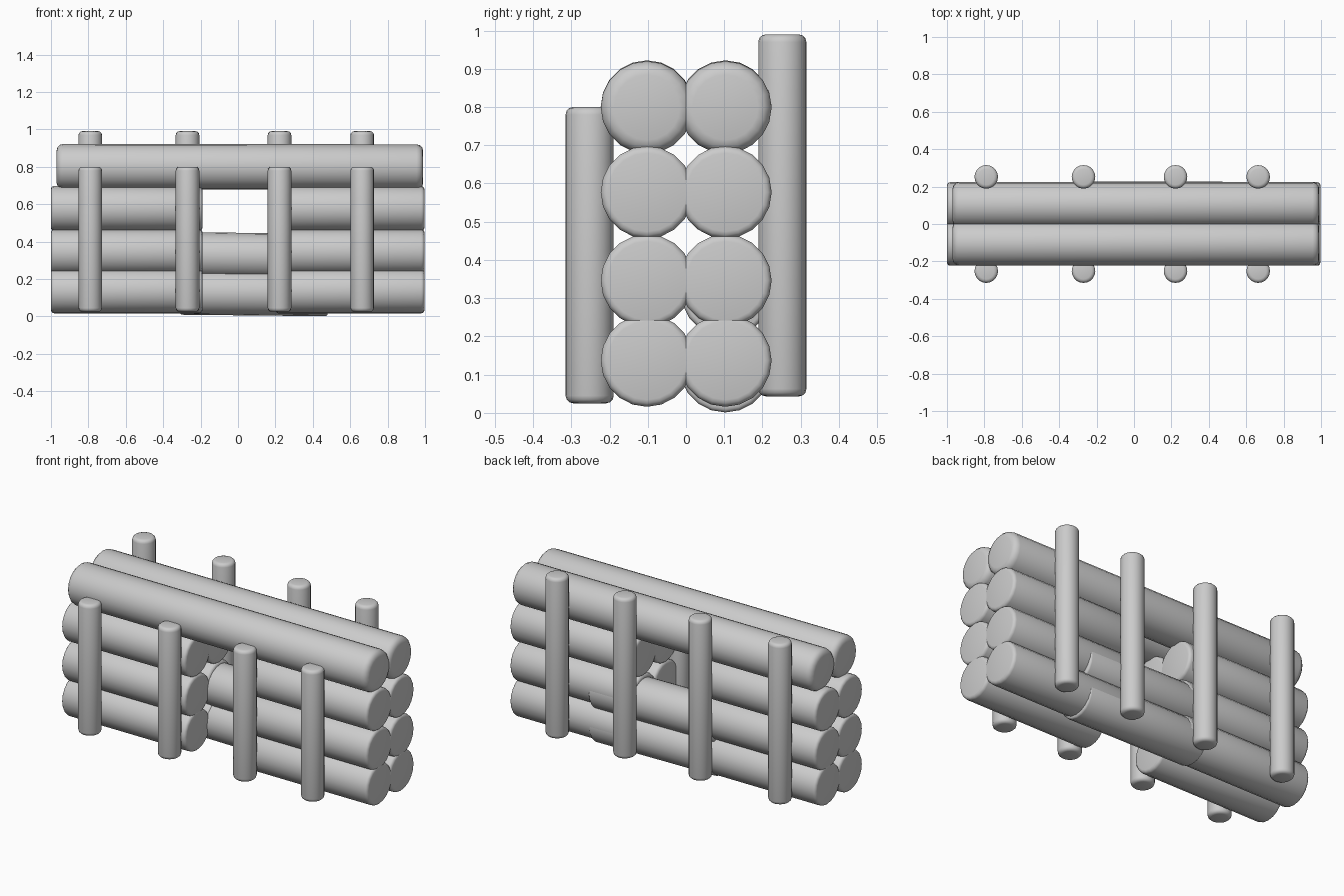
import bpy, bmesh, math
from mathutils import Vector

if "Cube" in bpy.data.objects:
    bpy.data.objects.remove(bpy.data.objects["Cube"])

SIDES = 20


def rod(name, start, end, radius, bevel):
    """Round timber between two points, with softened end rims."""
    a, b = Vector(start), Vector(end)
    bm = bmesh.new()
    bmesh.ops.create_cone(bm, cap_ends=True, segments=SIDES, radius1=radius,
                          radius2=radius, depth=(b - a).length)
    rims = [e for e in bm.edges if abs(e.verts[0].co.z - e.verts[1].co.z) < 1e-5]
    bmesh.ops.bevel(bm, geom=rims, offset=bevel, segments=3, profile=0.5,
                    affect='EDGES', clamp_overlap=True)
    mesh = bpy.data.meshes.new(name)
    bm.to_mesh(mesh)
    bm.free()
    obj = bpy.data.objects.new(name, mesh)
    bpy.context.collection.objects.link(obj)
    obj.location = (a + b) / 2
    obj.rotation_mode = 'QUATERNION'
    obj.rotation_quaternion = Vector((0, 0, 1)).rotation_difference(b - a)
    bpy.ops.object.select_all(action='DESELECT')
    bpy.context.view_layer.objects.active = obj
    obj.select_set(True)
    bpy.ops.object.shade_smooth_by_angle(angle=math.radians(35))
    return obj


R = 0.121
LEVELS = [0.137, 0.346, 0.577, 0.801]

# Two parallel rows of logs, split by the opening, under full-length top logs
for row, y in (("front", -0.102), ("back", 0.103)):
    for i, z in enumerate(LEVELS[:3]):
        rod(f"{row}_left_log_{i + 1}", (-1.0, y, z), (-0.19, y, z), R, 0.018)
        rod(f"{row}_right_log_{i + 1}", (0.2, y, z), (0.997, y, z), R, 0.018)
    top = LEVELS[3]
    rod(f"{row}_top_log", (-0.97, y, top), (0.99, y, top - 0.002), R, 0.035)

# Short logs closing the lower part of the opening in the back row
rod("back_sill_log", (-0.31, 0.106, 0.330), (0.48, 0.106, 0.320), R, 0.012)
rod("back_base_log", (-0.31, 0.103, 0.130), (0.48, 0.103, 0.122), R, 0.012)

# Upright stakes: shorter in front, taller behind
for i, x in enumerate((-0.79, -0.27, 0.222, 0.664)):
    rod(f"front_post_{i + 1}", (x, -0.252, 0.025), (x, -0.252, 0.80), 0.063, 0.02)
    rod(f"back_post_{i + 1}", (x, 0.252, 0.043), (x, 0.252, 0.99), 0.063, 0.02)
